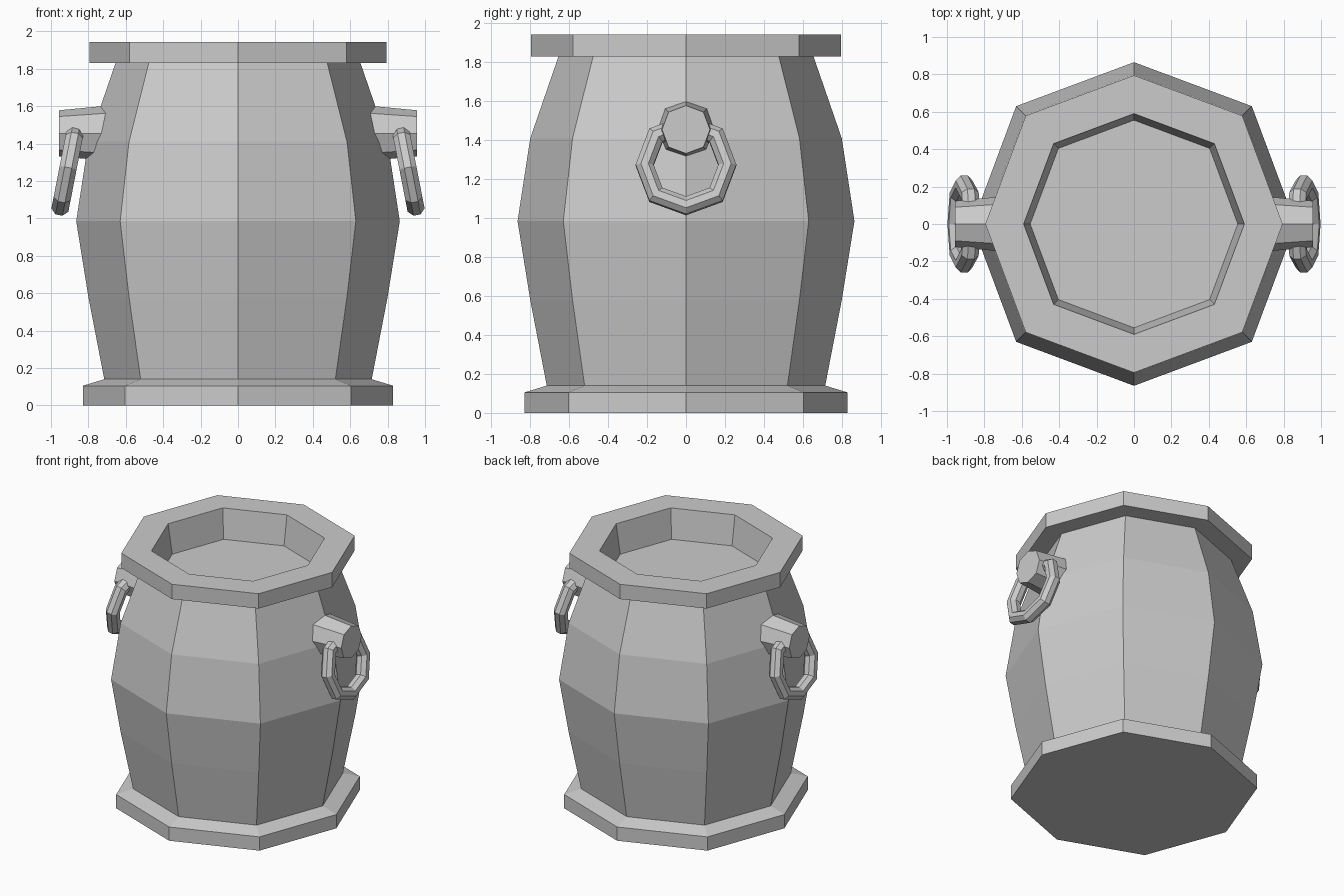
import bpy, bmesh
from math import pi, sin, cos, radians
from mathutils import Matrix

if "Cube" in bpy.data.objects:
    bpy.data.objects.remove(bpy.data.objects["Cube"])

SIDES = 8


def lathe(name, profile, matrix=Matrix(), closed=False, cap_start=False, cap_end=False, mirror=False):
    """Spin (radius, height) points round local z as a slightly squarish octagon."""
    bm = bmesh.new()
    rings = []
    for r, h in profile:
        ring = []
        for i in range(SIDES):
            a = 2 * pi * i / SIDES
            k = r * (1.03 if i % 2 else 1.0)
            ring.append(bm.verts.new((k * cos(a), k * sin(a), h)))
        rings.append(ring)
    pairs = list(zip(rings, rings[1:]))
    if closed:
        pairs.append((rings[-1], rings[0]))
    for lo, hi in pairs:
        for i in range(SIDES):
            j = (i + 1) % SIDES
            bm.faces.new((lo[i], lo[j], hi[j], hi[i]))
    if cap_start:
        bm.faces.new(rings[0][::-1])
    if cap_end:
        bm.faces.new(rings[-1])
    bm.transform(matrix)
    mesh = bpy.data.meshes.new(name)
    bm.to_mesh(mesh)
    bm.free()
    ob = bpy.data.objects.new(name, mesh)
    bpy.context.collection.objects.link(ob)
    if mirror:
        mod = ob.modifiers.new("Mirror", 'MIRROR')
        mod.use_axis[0] = True
        mod.use_mirror_merge = False
    return ob


# Foot plinth with sloped top
lathe("base", [(0.83, 0), (0.83, 0.105), (0.715, 0.14)], cap_start=True)

# Bulging wall
lathe("barrel_wall", [(0.715, 0.14), (0.80, 0.58), (0.865, 0.985), (0.80, 1.41), (0.655, 1.83)])

# Overhanging rim, with the recessed lid inside it
lathe("rim", [(0.655, 1.83), (0.795, 1.83), (0.795, 1.943), (0.59, 1.943), (0.555, 1.72)], cap_end=True)

# Tapered side pegs
to_x = Matrix.Rotation(pi / 2, 4, 'Y')
lathe("handle_peg", [(0.155, 0.62), (0.123, 0.957)],
      Matrix.Translation((0, 0, 1.455)) @ to_x, cap_start=True, cap_end=True, mirror=True)

# Tilted ring handles: octagonal tube bent round an octagon
tube = [(0.2125 + 0.05 * cos(a), 0.05 * sin(a))
        for a in (pi / 8 + pi / 4 * i for i in range(8))]
lathe("handle_ring", tube,
      Matrix.Translation((0.908, 0, 1.272)) @ Matrix.Rotation(radians(79), 4, 'Y'),
      closed=True, mirror=True)
